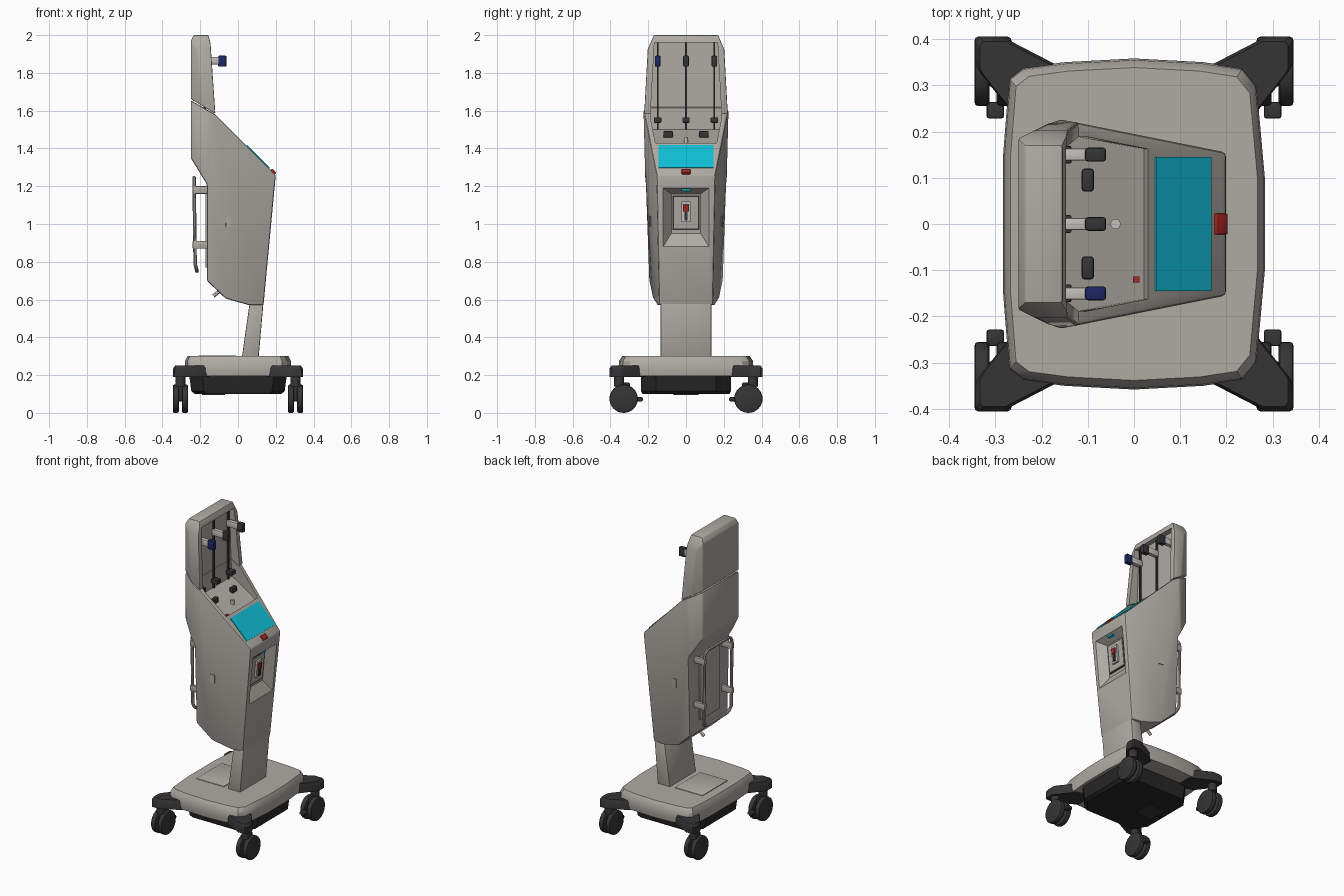
import bpy, bmesh, math
from mathutils import Vector

if "Cube" in bpy.data.objects:
    bpy.data.objects.remove(bpy.data.objects["Cube"])


def material(name, rgb):
    m = bpy.data.materials.new(name)
    m.diffuse_color = (*rgb, 1)
    m.use_nodes = True
    m.node_tree.nodes["Principled BSDF"].inputs["Base Color"].default_value = m.diffuse_color
    return m


GREY = material("warm grey", (0.43, 0.405, 0.37))
PALE = material("pale grey", (0.55, 0.54, 0.51))
DARK = material("dark grey", (0.036, 0.036, 0.036))
BLACK = material("black", (0.02, 0.02, 0.02))
CYAN = material("screen cyan", (0.005, 0.54, 0.70))
RED = material("red", (0.40, 0.02, 0.015))
NAVY = material("navy", (0.014, 0.02, 0.12))


def finish(name, bm, mat, bevel=0.0, segments=2, cutters=()):
    """Turn a bmesh into an object, bevel it, then cut recesses."""
    bmesh.ops.recalc_face_normals(bm, faces=bm.faces)
    me = bpy.data.meshes.new(name)
    bm.to_mesh(me)
    bm.free()
    ob = bpy.data.objects.new(name, me)
    bpy.context.collection.objects.link(ob)
    if bevel:
        mod = ob.modifiers.new("bevel", 'BEVEL')
        mod.width, mod.segments = bevel, segments
        mod.limit_method, mod.angle_limit = 'ANGLE', math.radians(25)
    for c in cutters:
        mod = ob.modifiers.new("cut", 'BOOLEAN')
        mod.operation, mod.solver, mod.object = 'DIFFERENCE', 'EXACT', c
    if ob.modifiers:
        bpy.context.view_layer.update()
        dg = bpy.context.evaluated_depsgraph_get()
        new = bpy.data.meshes.new_from_object(ob.evaluated_get(dg))
        ob.modifiers.clear()
        ob.data = new
    ob.data.materials.clear()
    ob.data.materials.append(mat)
    return ob


def prism(profile, half):
    """Side profile (x, z) spanned across y by a half-width function."""
    bm = bmesh.new()
    sides = [[bm.verts.new((x, s * half(x, z), z)) for x, z in profile] for s in (-1, 1)]
    n = len(profile)
    for ring in sides:
        bm.faces.new(ring)
    for i in range(n):
        j = (i + 1) % n
        bm.faces.new((sides[0][i], sides[0][j], sides[1][j], sides[1][i]))
    return bm


def chop(bm, point, normal):
    """Slice off both mirrored sides along a plane and close the cut."""
    for s in (1, -1):
        co = Vector((point[0], s * point[1], point[2]))
        no = Vector((normal[0], s * normal[1], normal[2]))
        r = bmesh.ops.bisect_plane(bm, geom=bm.verts[:] + bm.edges[:] + bm.faces[:],
                                   plane_co=co, plane_no=no, clear_outer=True)
        cut = [e for e in r["geom_cut"] if isinstance(e, bmesh.types.BMEdge)]
        if cut:
            bmesh.ops.edgeloop_fill(bm, edges=cut)


def loft(rings):
    """Stack of matching closed rings, capped at both ends."""
    bm = bmesh.new()
    vs = [[bm.verts.new(p) for p in r] for r in rings]
    n = len(vs[0])
    for a, b in zip(vs, vs[1:]):
        for i in range(n):
            bm.faces.new((a[i], a[(i + 1) % n], b[(i + 1) % n], b[i]))
    bm.faces.new(vs[0])
    bm.faces.new(vs[-1])
    return bm


def box(name, c, size, mat, ry=0.0, bevel=0.0):
    bm = bmesh.new()
    bmesh.ops.create_cube(bm, size=1)
    bmesh.ops.scale(bm, vec=size, verts=bm.verts)
    ob = finish(name, bm, mat, bevel)
    ob.location, ob.rotation_euler = c, (0, ry, 0)
    return ob


def cylinder(name, c, r, depth, mat, rot, bevel=0.0, sides=32):
    bm = bmesh.new()
    bmesh.ops.create_cone(bm, cap_ends=True, segments=sides, radius1=r, radius2=r, depth=depth)
    ob = finish(name, bm, mat, bevel)
    ob.location, ob.rotation_euler = c, rot
    return ob


def width(x, z):
    return 0.144 - 0.165 * x + 0.035 * z


def front_x(z):
    return 0.11 + (z - 0.3) * 0.09375


# Cutter: open tray running up into the head recess
bm = prism([(-0.18, 1.50), (0.022, 1.405), (0.03, 1.43), (0.12, 1.60), (0.02, 1.96), (-0.18, 1.96)],
           lambda x, z: width(x, z) - 0.027)
chop(bm, (0, 0.187, 1.6), (0, 1, 0.055))
tray_cut = finish("tray_cutter", bm, GREY)

# Cutter: tapered pocket in the front face
bm = loft([[(front_x(z) + d, y, z) for y, z in ((-w, lo), (w, lo), (w, hi), (-w, hi))]
           for d, w, lo, hi in ((0.02, 0.138, 0.852, 1.202), (-0.05, 0.078, 0.95, 1.16))])
pocket_cut = finish("pocket_cutter", bm, GREY)

# Main body with sloping top
bm = prism([(0.20, 1.26), (-0.12, 1.58), (-0.25, 1.655), (-0.25, 1.35), (-0.165, 1.21),
            (-0.165, 0.70), (-0.065, 0.605), (0.06, 0.57), (0.135, 0.57)], width)
chop(bm, (-0.17, 0.222, 0), (-0.42, 0.91, 0))
finish("body", bm, GREY, 0.010, 2, (tray_cut, pocket_cut))

# Head with recessed front
bm = prism([(-0.12, 1.583), (-0.145, 1.95), (-0.155, 2.0), (-0.235, 2.0), (-0.25, 1.97), (-0.25, 1.662)], width)
chop(bm, (0, 0.217, 1.66), (0, 1, 0.055))
chop(bm, (0, 0.20, 1.93), (0, 0.92, 0.39))
chop(bm, (-0.19, 0.215, 0), (-0.45, 0.89, 0))
finish("head", bm, GREY, 0.010, 2, (tray_cut,))
for c in (tray_cut, pocket_cut):
    bpy.data.objects.remove(c)

# Post
finish("post", prism([(0.02, 0.29), (0.109, 0.29), (0.135, 0.585), (0.062, 0.585)],
                     lambda x, z: 0.135), GREY, 0.006)

# Screen, button and pocket fittings
q, tilt = math.pi / 4, 0.0935
box("screen", (0.1045, 0, 1.3555), (0.168, 0.29, 0.009), CYAN, q)
box("stop_button", (0.185, 0, 1.275), (0.032, 0.046, 0.022), RED, q, 0.004)
box("status_light", (0.176, 0, 1.18), (0.016, 0.046, 0.012), CYAN)
for name, z, w, h, d, mat in (("pocket_frame", 1.06, 0.142, 0.185, -0.050, DARK),
                              ("pocket_panel", 1.06, 0.126, 0.169, -0.047, GREY),
                              ("socket", 1.065, 0.048, 0.11, -0.040, PALE),
                              ("socket_slot", 1.045, 0.018, 0.05, -0.034, DARK),
                              ("socket_latch", 1.085, 0.03, 0.035, -0.032, RED)):
    box(name, (front_x(z) + d, 0, z), (0.009 if "pocket" in name else 0.02, w, h), mat, tilt)

# Three rails with holders in the head
for y, tip in ((-0.15, NAVY), (0, DARK), (0.15, DARK)):
    box("rail", (-0.176, y, 1.73), (0.014, 0.009, 0.46), DARK)
    box("holder_arm", (-0.14, y, 1.865), (0.08, 0.026, 0.04), PALE, 0, 0.003)
    box("holder_tip", (-0.083, y, 1.862), (0.045, 0.030, 0.058), tip, 0, 0.006)
    box("lower_clamp", (-0.158, y, 1.55), (0.045, 0.038, 0.028), DARK, 0, 0.003)

# Tray fittings
for s in (-1, 1):
    box("tray_hook", (-0.10, s * 0.095, 1.475), (0.026, 0.05, 0.035), DARK, 0, 0.006)
cylinder("tray_knob", (-0.04, 0, 1.445), 0.011, 0.03, PALE, (0, 0, 0), 0, 16)
box("tray_marker", (0.005, -0.12, 1.416), (0.014, 0.012, 0.012), RED)

# Rear panel, drain and side latches
box("rear_panel", (-0.167, 0, 0.98), (0.009, 0.20, 0.42), GREY, 0, 0.002)
cylinder("drain", (-0.11, 0, 0.635), 0.010, 0.05, GREY, (0, 0.9, 0), 0, 12)
for s in (-1, 1):
    latch = box("side_latch", (-0.05, s * width(-0.05, 1.015), 1.015), (0.03, 0.009, 0.055), GREY)
    latch.rotation_euler = (0, 0, -s * 0.165)

# Rear handle loop
cu = bpy.data.curves.new("rear_handle", 'CURVE')
cu.dimensions, cu.bevel_depth, cu.bevel_resolution = '3D', 0.0095, 2
sp = cu.splines.new('POLY')
path = []
for cy, cz, a0 in ((0.10, 1.205, 0), (-0.10, 1.205, 90), (-0.10, 0.79, 180), (0.10, 0.79, 270)):
    for k in range(6):
        a = math.radians(a0 + 18 * k)
        z = cz + 0.04 * math.sin(a)
        path.append((-0.232 + 0.25 * max(0, 0.81 - z), cy + 0.04 * math.cos(a), z))
sp.points.add(len(path) - 1)
for p, co in zip(sp.points, path):
    p.co = (*co, 1)
sp.use_cyclic_u = True
tube = bpy.data.objects.new("rear_handle_curve", cu)
bpy.context.collection.objects.link(tube)
bpy.context.view_layer.update()
me = bpy.data.meshes.new_from_object(tube.evaluated_get(bpy.context.evaluated_depsgraph_get()))
bpy.data.objects.remove(tube)
me.materials.clear()
me.materials.append(GREY)
bpy.context.collection.objects.link(bpy.data.objects.new("rear_handle", me))
for s in (-1, 1):
    for z in (1.18, 0.89):
        box("handle_bracket", (-0.20, s * 0.14, z), (0.08, 0.022, 0.04), GREY, 0, 0.004)

# Base cover
half_plan = [(0.283, 0.10), (0.265, 0.30), (0.235, 0.337), (0.15, 0.350), (0, 0.358),
             (-0.15, 0.350), (-0.24, 0.338), (-0.270, 0.315), (-0.283, 0.15)]
plan = half_plan + [(x, -y) for x, y in reversed(half_plan)]
finish("base_cover", loft([[(x * k, y * k, z) for x, y in plan]
                           for k, z in ((0.985, 0.195), (1, 0.225), (0.99, 0.275), (0.945, 0.300))]), GREY)
box("base_panel", (-0.11, 0, 0.300), (0.20, 0.26, 0.009), GREY, 0, 0.003)

# Chassis underneath
oct_plan = [(0.26, 0.16), (0.19, 0.24), (-0.19, 0.24), (-0.26, 0.16),
            (-0.26, -0.16), (-0.19, -0.24), (0.19, -0.24), (0.26, -0.16)]
finish("chassis", loft([[(x * k, y * j, z) for x, y in oct_plan]
                        for k, j, z in ((0.88, 0.96, 0.10), (0.95, 0.99, 0.115), (1, 1, 0.21))]), BLACK)
box("underside_plate", (-0.13, 0, 0.0985), (0.12, 0.13, 0.006), DARK)

# Corner arms and twin-wheel casters
arm = [(0.15, 0.20), (0.15, 0.335), (0.175, 0.348), (0.285, 0.405), (0.335, 0.405),
       (0.343, 0.395), (0.343, 0.345), (0.335, 0.33), (0.26, 0.235)]
for sx in (-1, 1):
    for sy in (-1, 1):
        bm = loft([[(sx * x, sy * y, z) for x, y in arm] for z in (0.19, 0.235)]
                  + [[(sx * (0.15 + (x - 0.15) * 0.95), sy * (0.2 + (y - 0.2) * 0.95), 0.25) for x, y in arm]])
        finish("corner_arm", bm, DARK)
        cylinder("caster_stem", (sx * 0.305, sy * 0.355, 0.17), 0.026, 0.06, DARK, (0, 0, 0), 0, 20)
        box("caster_fork", (sx * 0.305, sy * 0.335, 0.11), (0.022, 0.075, 0.10), DARK, 0, 0.006)
        for dx in (-0.024, 0.024):
            cylinder("wheel", (sx * 0.305 + dx, sy * 0.33, 0.075), 0.075, 0.032, DARK,
                     (0, math.pi / 2, 0), 0.008)
        box("brake_pedal", (sx * 0.30, sy * 0.246, 0.072), (0.038, 0.036, 0.022), DARK, 0, 0.006)

# Smooth shading with sharp edges kept
for ob in bpy.data.objects:
    ob.select_set(ob.type == 'MESH')
bpy.context.view_layer.objects.active = bpy.data.objects["body"]
bpy.ops.object.shade_smooth_by_angle(angle=math.radians(30))
